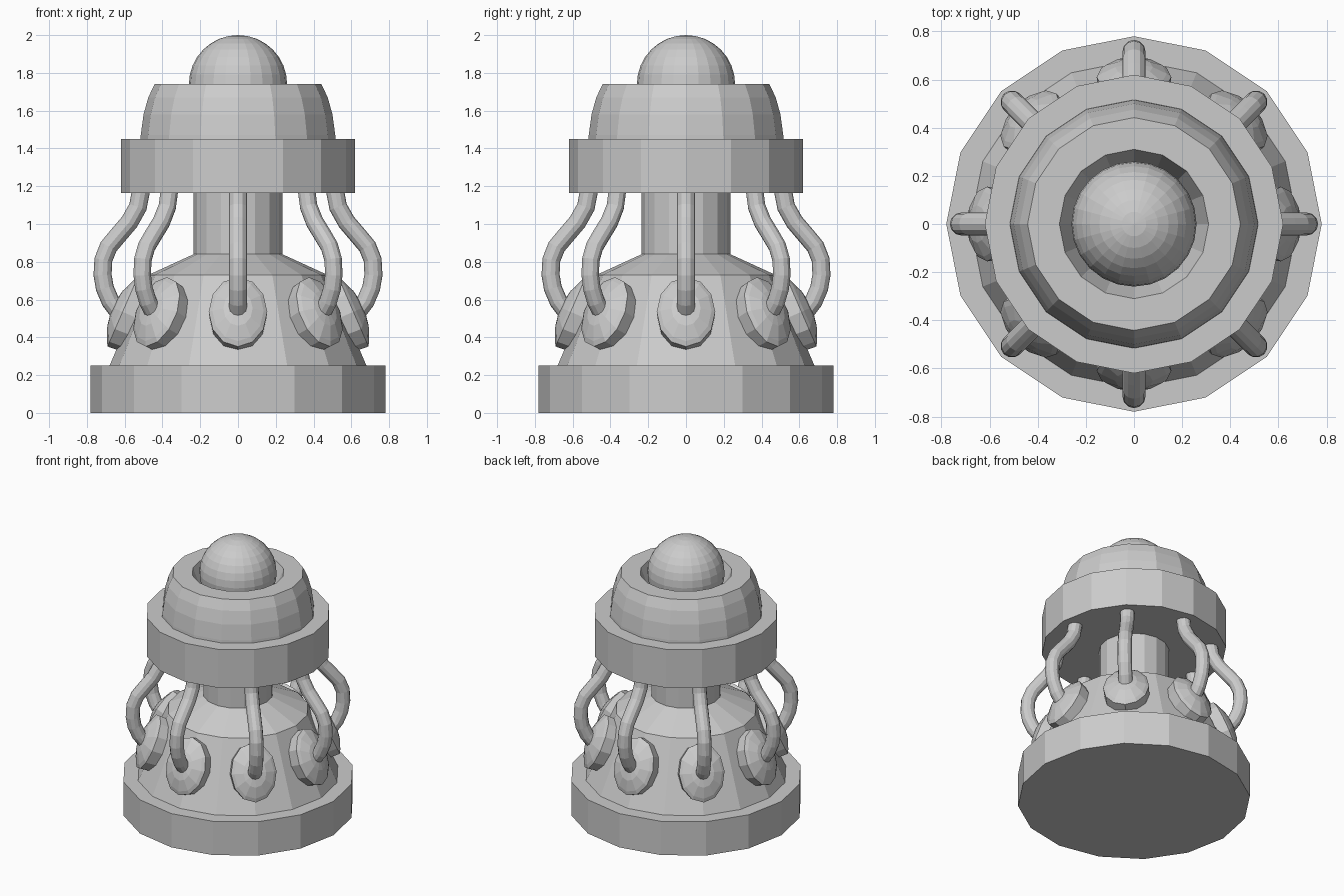
import bpy, bmesh
from math import sin, cos, pi, radians
from mathutils import Matrix, Vector

if "Cube" in bpy.data.objects:
    bpy.data.objects.remove(bpy.data.objects["Cube"])


def skin(name, rings, matrix=None):
    """Flat-faced solid from a stack of rings; both ends are capped."""
    bm = bmesh.new()
    loops = [[bm.verts.new(p) for p in ring] for ring in rings]
    n = len(loops[0])
    for a, b in zip(loops, loops[1:]):
        for i in range(n):
            j = (i + 1) % n
            bm.faces.new((a[i], a[j], b[j], b[i]))
    bm.faces.new(loops[0][::-1])
    bm.faces.new(loops[-1])
    bmesh.ops.recalc_face_normals(bm, faces=bm.faces)
    mesh = bpy.data.meshes.new(name)
    bm.to_mesh(mesh)
    bm.free()
    obj = bpy.data.objects.new(name, mesh)
    bpy.context.collection.objects.link(obj)
    if matrix:
        obj.matrix_world = matrix
    return obj


def lathe(name, profile, sides=16, squash=1.0, matrix=None):
    """Turn (radius, height) points around z."""
    angles = [2 * pi * i / sides for i in range(sides)]
    return skin(name, [[(r * cos(a), r * squash * sin(a), z) for a in angles]
                       for r, z in profile], matrix)


def tube(name, path, radius, sides, matrix):
    """Round tube along a path of (x, z) points."""
    pts = [Vector((x, 0, z)) for x, z in path]
    rings = []
    for i, p in enumerate(pts):
        t = (pts[min(i + 1, len(pts) - 1)] - pts[max(i - 1, 0)]).normalized()
        side = Vector((0, 1, 0))
        out = side.cross(t)
        rings.append([p + radius * (cos(a) * side + sin(a) * out)
                      for a in (2 * pi * k / sides for k in range(sides))])
    return skin(name, rings, matrix)


# Base, flared body and central column
lathe("base_plinth", [(0.78, 0), (0.78, 0.25)])
lathe("flared_body", [(0.685, 0.24), (0.68, 0.25), (0.475, 0.73), (0.235, 0.84)])
lathe("central_column", [(0.235, 0.80), (0.235, 1.20)])

# Upper collar and the open dome socket
lathe("upper_collar", [(0.62, 1.165), (0.62, 1.45)])
lathe("dome_socket", [(0.517, 1.44), (0.515, 1.47), (0.50, 1.58), (0.475, 1.67),
                      (0.442, 1.74), (0.31, 1.74), (0.28, 1.66), (0.25, 1.58)])

# Ball sitting in the socket
bpy.ops.mesh.primitive_uv_sphere_add(segments=24, ring_count=16, radius=0.26,
                                     location=(0, 0, 1.74))
bpy.context.object.name = "top_ball"

# Eight oval bosses on the flare, each feeding a bent pipe up to the collar
boss_profile = [(0.19, -0.08), (0.2, 0.05), (0.175, 0.065), (0.10, 0.095), (0.04, 0.105)]
pipe_path = [(0.56, 0.49), (0.63, 0.53), (0.675, 0.59), (0.705, 0.66), (0.717, 0.73),
             (0.713, 0.81), (0.685, 0.88), (0.635, 0.94), (0.575, 1.01),
             (0.53, 1.09), (0.515, 1.17), (0.515, 1.22)]
tilt = Matrix.Translation((0.565, 0, 0.515)) @ Matrix.Rotation(radians(66.5), 4, 'Y')
for k in range(8):
    spin = Matrix.Rotation(k * pi / 4, 4, 'Z')
    lathe(f"pipe_boss_{k + 1}", boss_profile, 12, 0.775, spin @ tilt)
    tube(f"bent_pipe_{k + 1}", pipe_path, 0.048, 12, spin)
